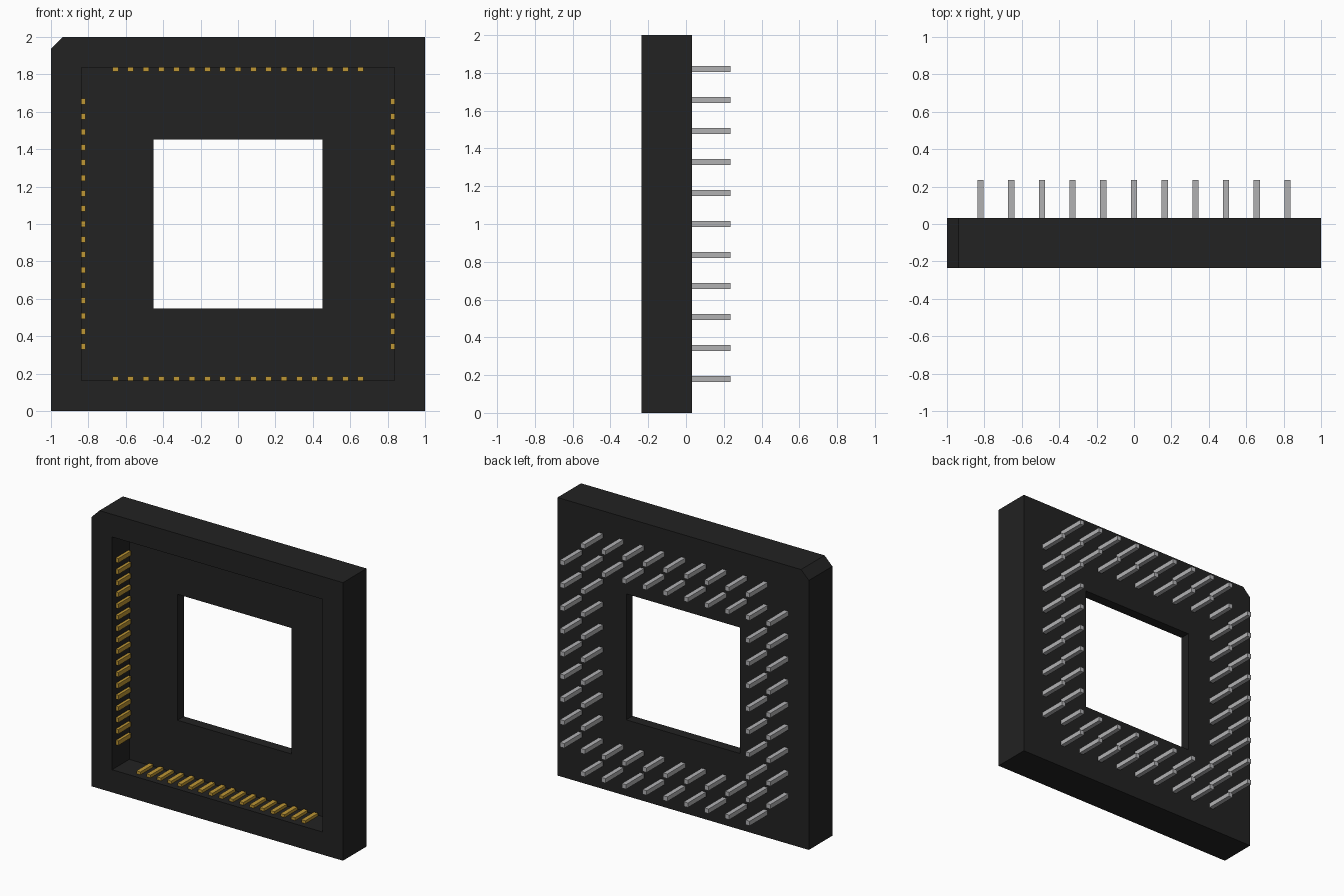
import bpy
import bmesh
from mathutils import Vector

if "Cube" in bpy.data.objects:
    bpy.data.objects.remove(bpy.data.objects["Cube"], do_unlink=True)


def material(name, colour):
    m = bpy.data.materials.new(name)
    m.use_nodes = True
    m.diffuse_color = (*colour, 1)
    m.node_tree.nodes["Principled BSDF"].inputs["Base Color"].default_value = (*colour, 1)
    return m


def finish(name, bm, mat):
    bmesh.ops.recalc_face_normals(bm, faces=bm.faces)
    mesh = bpy.data.meshes.new(name)
    bm.to_mesh(mesh)
    bm.free()
    mesh.materials.append(mat)
    ob = bpy.data.objects.new(name, mesh)
    bpy.context.collection.objects.link(ob)
    return ob


def add_box(bm, centre, size):
    verts = bmesh.ops.create_cube(bm, size=1)["verts"]
    for v in verts:
        v.co = Vector(centre) + v.co * Vector(size)
    return verts


black = material("black plastic", (0.016, 0.016, 0.016))
gold = material("gold contact", (0.52, 0.31, 0.035))
tin = material("tin pin", (0.44, 0.44, 0.45))

FRONT, FLOOR, BACK = -0.235, -0.04, 0.032
RECESS, HOLE, MID = 0.837, 0.453, 1.0

# Housing: a ring of square loops, from the front rim through the recess
# and the window to the back, with one corner cut off outside
bm = bmesh.new()
CUT = 0.062


def loop(half, y, cut=0):
    pts = [(-half, -half), (half, -half), (half, half),
           (-half + cut, half), (-half, half - cut)]
    if not cut:
        pts = pts[:4]
    return [bm.verts.new((x, y, MID + z)) for x, z in pts]


outer_front, outer_back = loop(1, FRONT, CUT), loop(1, BACK, CUT)
rim, floor = loop(RECESS, FRONT), loop(RECESS, FLOOR)
window_front, window_back = loop(HOLE, FLOOR), loop(HOLE, BACK)


def bridge(a, b):
    for i in range(len(a)):
        j = (i + 1) % len(a)
        bm.faces.new((a[i], a[j], b[j], b[i]))


def bridge_cut(a, b):
    # joins a cut-corner loop to a plain one
    for i in range(3):
        bm.faces.new((a[i], a[i + 1], b[i + 1], b[i]))
    bm.faces.new((a[3], a[4], b[3]))
    bm.faces.new((a[4], a[0], b[0], b[3]))


bridge(outer_front, outer_back)
bridge_cut(outer_front, rim)
bridge(rim, floor)
bridge(floor, window_front)
bridge(window_front, window_back)
bridge_cut(outer_back, window_back)
finish("socket_housing", bm, black)

# Contacts: seventeen along each wall of the recess
THICK, WIDE = 0.02, 0.032
Y0, Y1 = -0.195, -0.05
reach = RECESS - THICK / 2 - 0.001
for side, dx, dz in (("left", 1, 0), ("right", -1, 0), ("top", 0, 1), ("bottom", 0, -1)):
    bm = bmesh.new()
    for i in range(-8, 9):
        along = i * 0.082
        centre = (dx * reach + abs(dz) * along, (Y0 + Y1) / 2,
                  MID + dz * reach + abs(dx) * along)
        size = (THICK if dx else WIDE, Y1 - Y0, THICK if dz else WIDE)
        add_box(bm, centre, size)
    finish(side + "_contacts", bm, gold)

# Pins: two square rings on the back, outer corners left empty
bm = bmesh.new()
PITCH, PIN, TIP = 0.164, 0.033, 0.236
for i in range(-5, 6):
    for k in range(-5, 6):
        ring = max(abs(i), abs(k))
        if ring < 4 or abs(i) == abs(k) == 5:
            continue
        add_box(bm, (i * PITCH, (BACK + TIP) / 2, MID + k * PITCH),
                (PIN, TIP - BACK, PIN))
finish("pins", bm, tin)
